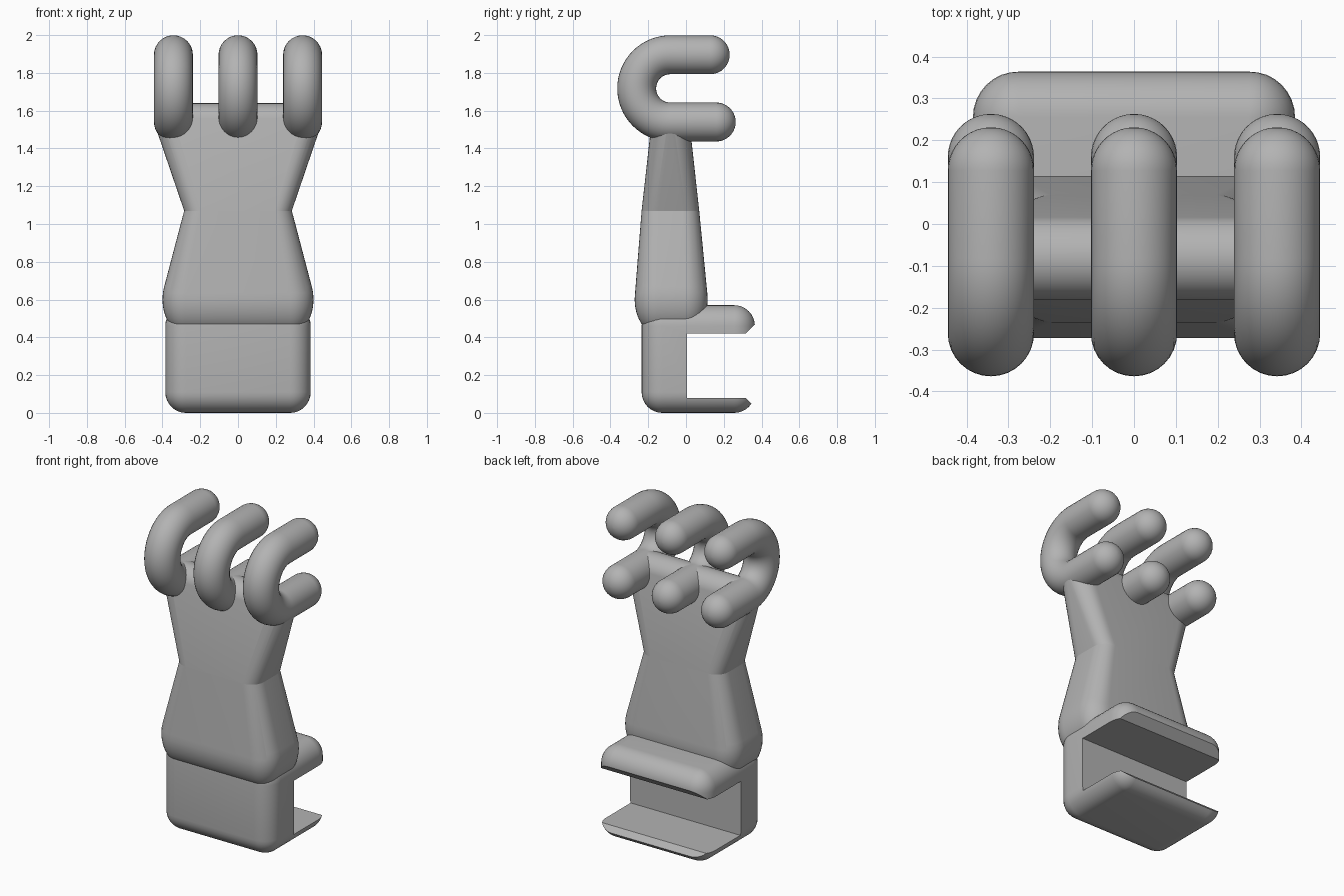
import bpy, bmesh
from math import sin, cos, pi, radians
from mathutils import Vector

if "Cube" in bpy.data.objects:
    bpy.data.objects.remove(bpy.data.objects["Cube"], do_unlink=True)

grey = bpy.data.materials.new("plain grey")
grey.use_nodes = True
grey.diffuse_color = (0.45, 0.45, 0.45, 1)
grey.node_tree.nodes["Principled BSDF"].inputs["Base Color"].default_value = grey.diffuse_color


def make_object(name, bm):
    bmesh.ops.recalc_face_normals(bm, faces=bm.faces)
    mesh = bpy.data.meshes.new(name)
    bm.to_mesh(mesh)
    bm.free()
    mesh.materials.append(grey)
    obj = bpy.data.objects.new(name, mesh)
    bpy.context.collection.objects.link(obj)
    return obj


def activate(obj):
    bpy.ops.object.select_all(action='DESELECT')
    obj.select_set(True)
    bpy.context.view_layer.objects.active = obj


def smooth(obj):
    activate(obj)
    bpy.ops.object.shade_smooth_by_angle(angle=radians(30))


def ball(centre, r, rz=None, segs=32):
    """Points of a ball, optionally stretched in height."""
    pts = []
    for i in range(segs // 2 + 1):
        a = pi * i / (segs // 2)
        for j in range(segs if 0 < i < segs // 2 else 1):
            b = 2 * pi * j / segs
            pts.append(Vector(centre) + Vector((r * sin(a) * cos(b), r * sin(a) * sin(b), (rz or r) * cos(a))))
    return pts


def hull(name, pts):
    bm = bmesh.new()
    for p in pts:
        bm.verts.new(p)
    bmesh.ops.convex_hull(bm, input=bm.verts)
    bmesh.ops.delete(bm, geom=[v for v in bm.verts if not v.link_faces], context='VERTS')
    bmesh.ops.dissolve_limit(bm, angle_limit=0.002, verts=bm.verts, edges=bm.edges)
    return make_object(name, bm)


def join_boolean(obj, other, operation):
    mod = obj.modifiers.new("combine", 'BOOLEAN')
    mod.operation, mod.object, mod.solver = operation, other, 'EXACT'
    activate(obj)
    bpy.ops.object.modifier_apply(modifier=mod.name)
    bpy.data.objects.remove(other, do_unlink=True)


# Forearm and palm: two hulls meeting at a narrow wrist
waist_z = 1.07
wrist = []
for sx in (-1, 1):
    for y in (-0.147, -0.018):
        for j in range(32):
            a = 2 * pi * j / 32
            wrist.append(Vector((sx * 0.197 + 0.088 * cos(a), y + 0.088 * sin(a), waist_z)))
cuff, knuckles = [], []
for sx in (-1, 1):
    for y in (-0.15, -0.007):
        cuff += ball((sx * 0.278, y, 0.6), 0.122, 0.18)
    knuckles += ball((sx * 0.34, -0.082, 1.54), 0.1)
arm = hull("forearm", wrist + cuff)
palm = hull("palm", wrist + knuckles)
smooth(arm)
smooth(palm)

# Clamp: rounded block with a flared slot open at the back and sides
r = 0.11
corners = []
for sx in (-1, 1):
    for y in (-0.235 + r, 0.365 - r):
        for z in (r, 0.57 - r):
            corners += ball((sx * (0.385 - r), y, z), r)
clamp = hull("clamp", corners)

bm = bmesh.new()
profile = [(0.005, 0.08), (0.315, 0.08), (0.415, -0.02), (0.415, 0.52), (0.315, 0.42), (0.005, 0.42)]
face = bm.faces.new([bm.verts.new((-0.6, y, z)) for y, z in profile])
side = bmesh.ops.extrude_face_region(bm, geom=[face])
bmesh.ops.translate(bm, vec=(1.2, 0, 0), verts=[v for v in side["geom"] if isinstance(v, bmesh.types.BMVert)])
slot = make_object("slot_cutter", bm)
slot.hide_render = True
join_boolean(clamp, slot, 'DIFFERENCE')
smooth(clamp)


# Fingers: C-shaped tubes with round ends
def finger(name, x, tube=0.103, segs=32):
    cy, cz, bend = -0.083, 1.718, 0.178
    rings = []                                  # (y, z, direction angle, radius)
    steps = 10
    for i in range(steps):                      # lower round end
        a = pi / 2 * (i + 0.15) / steps
        rings.append((0.16 + tube * cos(a), cz - bend, -pi / 2, tube * sin(a)))
    rings.append((0.16, cz - bend, -pi / 2, tube))
    for i in range(33):                         # bend
        a = -pi / 2 - pi * i / 32
        rings.append((cy + bend * cos(a), cz + bend * sin(a), a, tube))
    rings.append((0.128, cz + bend, pi / 2, tube))
    for i in reversed(range(steps)):            # upper round end
        a = pi / 2 * (i + 0.15) / steps
        rings.append((0.128 + tube * cos(a), cz + bend, -3 * pi / 2, tube * sin(a)))
    bm = bmesh.new()
    loops = []
    for y, z, a, rad in rings:
        loop = []
        for j in range(segs):
            t = 2 * pi * j / segs
            out = rad * cos(t)
            loop.append(bm.verts.new((x + rad * sin(t), y + out * cos(a), z + out * sin(a))))
        loops.append(loop)
    for lo, hi in zip(loops, loops[1:]):
        for j in range(segs):
            k = (j + 1) % segs
            bm.faces.new((lo[j], lo[k], hi[k], hi[j]))
    bm.faces.new(loops[0])
    bm.faces.new(loops[-1])
    smooth(make_object(name, bm))


for name, x in (("right_finger", -0.342), ("middle_finger", 0), ("left_finger", 0.342)):
    finger(name, x)
